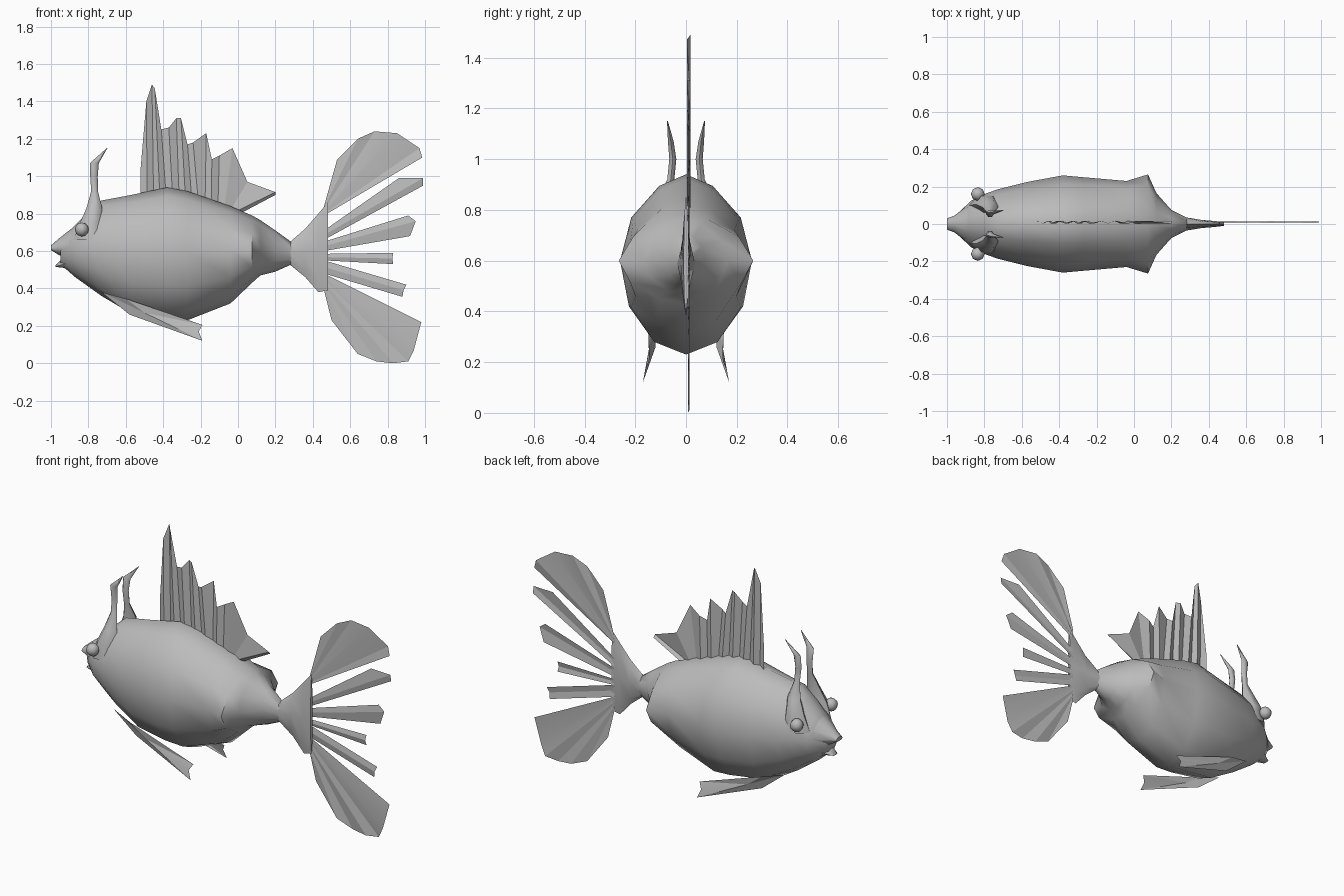
import bpy, bmesh, math
from mathutils import Vector

if "Cube" in bpy.data.objects:
    bpy.data.objects.remove(bpy.data.objects["Cube"], do_unlink=True)

grey = bpy.data.materials.new("plain grey")
grey.use_nodes = True
COLOUR = (0.5, 0.5, 0.5, 1)
grey.diffuse_color = COLOUR
grey.node_tree.nodes["Principled BSDF"].inputs["Base Color"].default_value = COLOUR


def finish(name, bm, angle):
    """Turn a bmesh into an object with smooth shading up to an angle."""
    mesh = bpy.data.meshes.new(name)
    bm.to_mesh(mesh)
    bm.free()
    mesh.materials.append(grey)
    obj = bpy.data.objects.new(name, mesh)
    bpy.context.collection.objects.link(obj)
    bpy.ops.object.select_all(action="DESELECT")
    obj.select_set(True)
    bpy.context.view_layer.objects.active = obj
    bpy.ops.object.shade_smooth_by_angle(angle=math.radians(angle))


def skin(name, rings, angle=50):
    """Join closed rings of points and cap both ends."""
    bm = bmesh.new()
    loops = [[bm.verts.new(p) for p in ring] for ring in rings]
    n = len(loops[0])
    for a, b in zip(loops, loops[1:]):
        for i in range(n):
            j = (i + 1) % n
            bm.faces.new((a[i], a[j], b[j], b[i]))
    bm.faces.new(loops[0])
    bm.faces.new(loops[-1])
    bmesh.ops.recalc_face_normals(bm, faces=bm.faces)
    finish(name, bm, angle)


def section(x, low, wide, high, half, power=1.0, n=12):
    """Cross-section, a little narrower on top; power pinches the sides."""
    ring = []
    for i in range(n):
        a = math.tau * i / n
        c, s = math.cos(a), math.sin(a)
        p = power * (1.3 if s > 0 else 1.0)
        y = half * math.copysign(abs(c) ** p, c)
        ring.append((x, y, wide + s * (high - wide if s > 0 else wide - low)))
    return ring


def fan(name, base_a, base_b, tips, pleat=0.003):
    """Pleated fin: straight root from base_a to base_b, ribs out to the tips."""
    bm = bmesh.new()
    last = len(tips) - 1
    a, b = Vector(base_a), Vector(base_b)
    pairs = []
    for i, (x, z) in enumerate(tips):
        r = a.lerp(b, i / last)
        y = 0.01 + pleat * (-1) ** i
        pairs.append((bm.verts.new((r.x, y, r.y)), bm.verts.new((x, y, z))))
    for p, q in zip(pairs, pairs[1:]):
        bm.faces.new((p[0], p[1], q[1], q[0]))
    finish(name, bm, 15)


# Body, flared to a point on each flank before the tail stem
skin("body", [section(*s) for s in (
    (-0.95, 0.53, 0.59, 0.66, 0.05), (-0.87, 0.46, 0.61, 0.74, 0.125),
    (-0.80, 0.41, 0.62, 0.81, 0.16), (-0.73, 0.36, 0.61, 0.87, 0.185),
    (-0.57, 0.265, 0.60, 0.90, 0.225), (-0.38, 0.24, 0.60, 0.94, 0.26),
    (-0.27, 0.23, 0.60, 0.92, 0.25), (-0.04, 0.32, 0.60, 0.84, 0.23),
    (0.075, 0.43, 0.60, 0.79, 0.265, 1.3), (0.12, 0.47, 0.60, 0.765, 0.165, 1.1),
    (0.20, 0.49, 0.60, 0.71, 0.075), (0.29, 0.53, 0.59, 0.645, 0.03))], 60)

# Mouth, with the lower lip set back
skin("upper_lip", [section(*s) for s in (
    (-1.0, 0.605, 0.615, 0.63, 0.03), (-0.96, 0.58, 0.62, 0.665, 0.045),
    (-0.89, 0.55, 0.62, 0.72, 0.10))])
skin("lower_lip", [section(*s, n=8) for s in (
    (-0.975, 0.515, 0.518, 0.525, 0.02), (-0.93, 0.51, 0.53, 0.57, 0.045),
    (-0.88, 0.475, 0.53, 0.58, 0.08))])

# Tail base, flattening as it spreads
skin("tail_base", [section(*s, n=8) for s in (
    (0.28, 0.525, 0.59, 0.65, 0.035), (0.36, 0.46, 0.60, 0.72, 0.022),
    (0.43, 0.38, 0.60, 0.80, 0.016), (0.48, 0.39, 0.60, 0.86, 0.01))])

# Tail rays
fan("tail_ray_top", (0.46, 0.84), (0.46, 0.79),
    [(0.53, 1.09), (0.64, 1.20), (0.73, 1.24), (0.85, 1.23), (0.97, 1.15), (0.985, 1.10)])
fan("tail_ray_upper", (0.46, 0.71), (0.46, 0.66), [(0.86, 0.99), (0.99, 0.99), (0.99, 0.95)])
fan("tail_ray_upper_middle", (0.46, 0.65), (0.46, 0.60), [(0.91, 0.79), (0.95, 0.76), (0.92, 0.68)])
fan("tail_ray_middle", (0.46, 0.585), (0.46, 0.55), [(0.83, 0.59), (0.825, 0.56), (0.83, 0.53)])
fan("tail_ray_lower", (0.46, 0.55), (0.46, 0.48), [(0.90, 0.42), (0.885, 0.39), (0.88, 0.355)])
fan("tail_ray_bottom", (0.46, 0.48), (0.46, 0.39),
    [(0.98, 0.22), (0.94, 0.07), (0.91, 0.01), (0.83, 0.0), (0.74, 0.01), (0.64, 0.05), (0.50, 0.23)])

# Dorsal fin with spiky pleats
fan("dorsal_fin", (-0.52, 0.89), (0.03, 0.81),
    [(-0.52, 1.05), (-0.49, 1.40), (-0.46, 1.49), (-0.445, 1.47), (-0.41, 1.25), (-0.37, 1.26),
     (-0.33, 1.31), (-0.305, 1.31), (-0.27, 1.17), (-0.24, 1.18), (-0.17, 1.23), (-0.14, 1.09),
     (-0.10, 1.11), (-0.03, 1.15), (0.05, 0.97), (0.20, 0.915), (0.20, 0.90)], 0.007)

for side, label in ((1, "left"), (-1, "right")):
    # Belly fin: thin notched plate trailing backwards
    bm = bmesh.new()
    outline = [(-0.73, 0.12, 0.38), (-0.60, 0.15, 0.345), (-0.19, 0.145, 0.205),
               (-0.21, 0.16, 0.17), (-0.19, 0.17, 0.12), (-0.58, 0.12, 0.26)]
    verts = [bm.verts.new((x, y * side, z)) for x, y, z in outline]
    ridge = bm.verts.new((-0.50, 0.143 * side, 0.27))
    for i, v in enumerate(verts):
        bm.faces.new((v, verts[(i + 1) % len(verts)], ridge))
    bmesh.ops.recalc_face_normals(bm, faces=bm.faces)
    finish(label + "_belly_fin", bm, 15)

    # Curved feeler growing from a brow that blends into the head
    rings = []
    for x, y, z, rx, ry in ((-0.79, 0.10, 0.66, 0.09, 0.06), (-0.785, 0.105, 0.75, 0.06, 0.05),
                            (-0.768, 0.09, 0.83, 0.042, 0.033), (-0.767, 0.06, 0.92, 0.018, 0.016),
                            (-0.77, 0.052, 1.00, 0.02, 0.016), (-0.768, 0.06, 1.07, 0.024, 0.013),
                            (-0.70, 0.073, 1.15, 0.002, 0.002)):
        rings.append([(x + rx * math.cos(math.tau * i / 6), side * (y + ry * math.sin(math.tau * i / 6)), z)
                      for i in range(6)])
    skin(label + "_feeler", rings, 60)

    # Eye
    bm = bmesh.new()
    bmesh.ops.create_uvsphere(bm, u_segments=8, v_segments=6, radius=0.037)
    bmesh.ops.translate(bm, verts=bm.verts, vec=(-0.835, 0.16 * side, 0.715))
    finish(label + "_eye", bm, 50)
